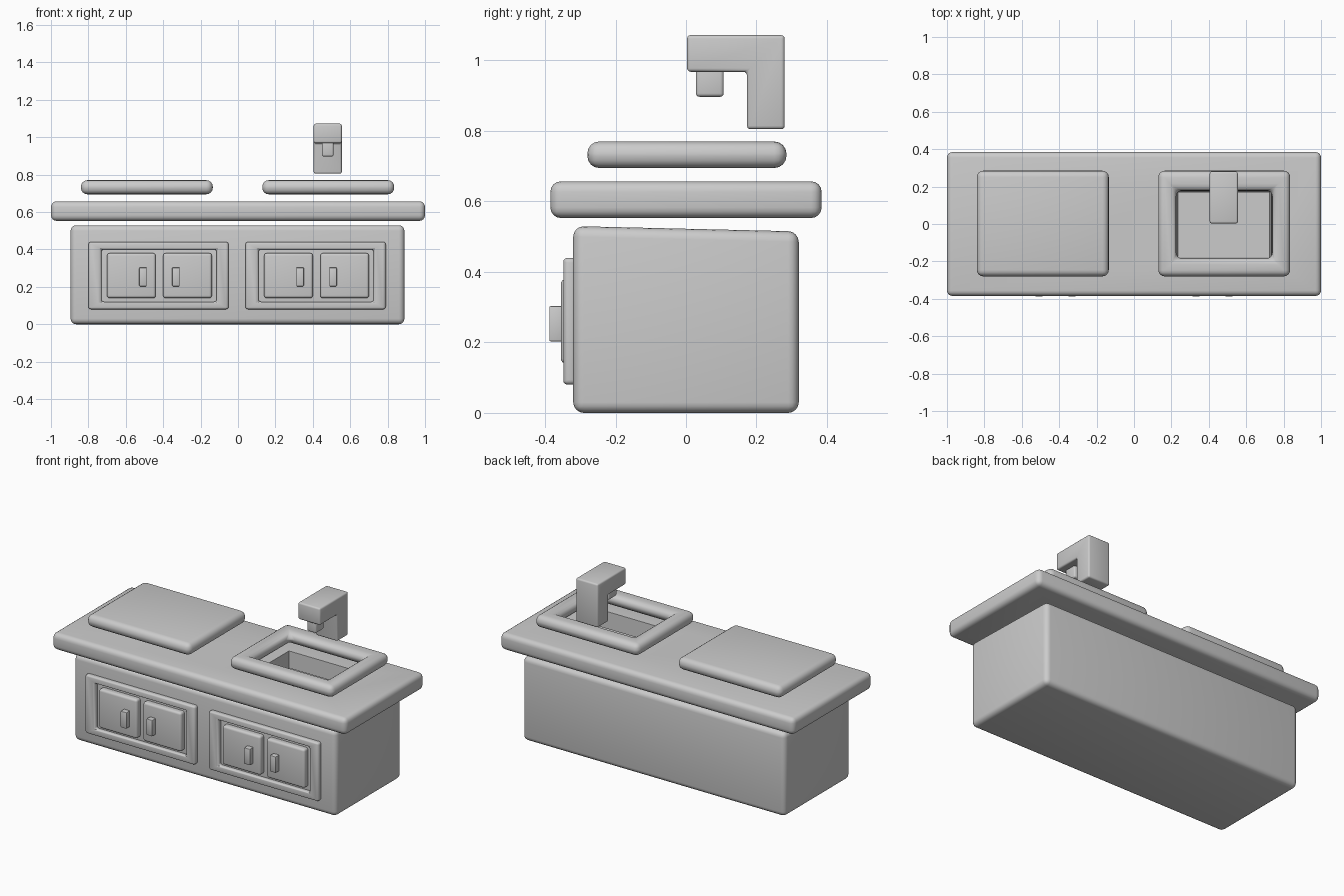
import bpy, bmesh

if "Cube" in bpy.data.objects:
    bpy.data.objects.remove(bpy.data.objects["Cube"])


def finish(name, bm, bevel, segments=4, cutter=None):
    bmesh.ops.recalc_face_normals(bm, faces=bm.faces)
    mesh = bpy.data.meshes.new(name)
    bm.to_mesh(mesh)
    bm.free()
    ob = bpy.data.objects.new(name, mesh)
    bpy.context.collection.objects.link(ob)
    bpy.ops.object.select_all(action='DESELECT')
    bpy.context.view_layer.objects.active = ob
    ob.select_set(True)
    if bevel:
        m = ob.modifiers.new("round", 'BEVEL')
        m.width, m.segments, m.limit_method = bevel, segments, 'ANGLE'
        bpy.ops.object.modifier_apply(modifier=m.name)
    if cutter:
        m = ob.modifiers.new("cut", 'BOOLEAN')
        m.operation, m.object, m.solver = 'DIFFERENCE', cutter, 'EXACT'
        bpy.ops.object.modifier_apply(modifier=m.name)
    bpy.ops.object.shade_smooth_by_angle(angle=0.6)
    return ob


def box_mesh(x, y, z):
    bm = bmesh.new()
    bmesh.ops.create_cube(bm, size=1)
    for v in bm.verts:
        v.co = [r[0] if c < 0 else r[1] for c, r in zip(v.co, (x, y, z))]
    return bm


def box(name, x, y, z, bevel, **kw):
    return finish(name, box_mesh(x, y, z), bevel, **kw)


def ring(name, u, v, hole_u, hole_v, w, place, bevel):
    """Rectangular frame in the u-v plane, w thick; place maps (u, v, w) to xyz."""
    bm = bmesh.new()

    def loop(a, b, h):
        corners = ((a[0], b[0]), (a[1], b[0]), (a[1], b[1]), (a[0], b[1]))
        return [bm.verts.new(place(p, q, h)) for p, q in corners]

    loops = [loop(u, v, w[0]), loop(u, v, w[1]),
             loop(hole_u, hole_v, w[1]), loop(hole_u, hole_v, w[0])]
    for k in range(4):
        a, b = loops[k], loops[(k + 1) % 4]
        for i in range(4):
            j = (i + 1) % 4
            bm.faces.new((a[i], a[j], b[j], b[i]))
    return finish(name, bm, bevel)


# Slightly tapered cutter for the sink basin
bm = box_mesh((0.22, 0.74), (-0.19, 0.18), (0.28, 0.72))
for v in bm.verts:
    if v.co.z < 0.5:
        v.co.x += 0.015 if v.co.x < 0.48 else -0.015
        v.co.y += 0.012 if v.co.y < 0 else -0.012
basin = finish("basin_cutter", bm, 0)
basin.hide_render = True

# Cabinet, its top falling slightly to the back
bm = box_mesh((-0.895, 0.89), (-0.32, 0.32), (0, 0.53))
for v in bm.verts:
    if v.co.z > 0.1 and v.co.y > 0:
        v.co.z = 0.515
finish("cabinet", bm, 0.03, cutter=basin)

# Countertop with sink opening
box("countertop", (-1, 1), (-0.385, 0.385), (0.553, 0.657), 0.03, cutter=basin)
bpy.data.objects.remove(basin)

# Hob plate and sink rim
box("hob_plate", (-0.84, -0.135), (-0.28, 0.285), (0.695, 0.77), 0.034)
ring("sink_rim", (0.13, 0.835), (-0.28, 0.285), (0.225, 0.74), (-0.185, 0.18),
     (0.695, 0.77), lambda a, b, h: (a, b, h), 0.034)

# Door frames, doors and handles
for side, dx in (("left", -0.84), ("right", 0.0)):
    ring(side + "_door_frame", (0.04 + dx, 0.79 + dx), (0.08, 0.44),
         (0.11 + dx, 0.725 + dx), (0.12, 0.40), (-0.31, -0.348),
         lambda a, b, h: (a, h, b), 0.014)
    for n, door, grip in ((1, (0.14, 0.40), (0.312, 0.352)),
                          (2, (0.44, 0.70), (0.488, 0.528))):
        box(f"{side}_door_{n}", [p + dx for p in door], (-0.355, -0.305),
            (0.14, 0.38), 0.014)
        box(f"{side}_handle_{n}", [p + dx for p in grip], (-0.388, -0.345),
            (0.203, 0.303), 0.004, segments=2)

# Tap: L-shaped profile extruded across, plus a nozzle
profile = ((0.28, 0.805), (0.28, 1.072), (0.003, 1.072),
           (0.003, 0.968), (0.173, 0.968), (0.173, 0.805))
bm = bmesh.new()
face = bm.faces.new([bm.verts.new((0.405, y, z)) for y, z in profile])
ext = bmesh.ops.extrude_face_region(bm, geom=[face])
bmesh.ops.translate(bm, vec=(0.15, 0, 0),
                    verts=[g for g in ext["geom"] if isinstance(g, bmesh.types.BMVert)])
finish("tap", bm, 0.01, segments=3)
box("tap_nozzle", (0.449, 0.511), (0.028, 0.107), (0.897, 0.99), 0.01, segments=3)
